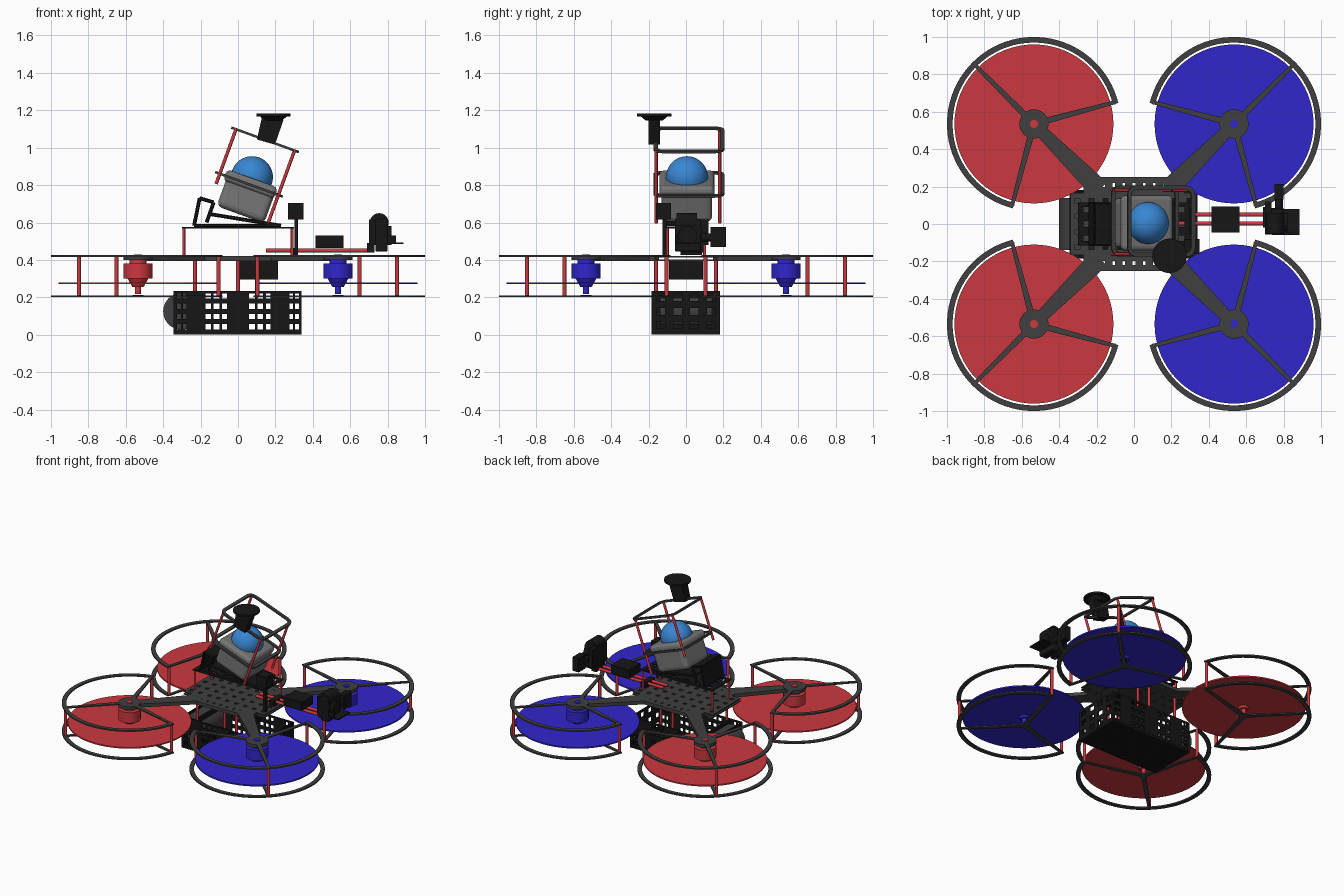
import bpy, bmesh, math
from mathutils import Matrix, Vector

if "Cube" in bpy.data.objects:
    bpy.data.objects.remove(bpy.data.objects["Cube"])

def mat(name, c):
    m = bpy.data.materials.new(name)
    m.diffuse_color = (*c, 1)
    m.use_nodes = True
    m.node_tree.nodes["Principled BSDF"].inputs["Base Color"].default_value = m.diffuse_color
    return m

RED, BLUE = mat("red", (0.6, 0.04, 0.05)), mat("blue", (0.03, 0.02, 0.6))
BLACK, DARK = mat("black", (0.008, 0.008, 0.008)), mat("dark", (0.05, 0.05, 0.05))
GREY, DOME = mat("grey", (0.18, 0.18, 0.18)), mat("dome_blue", (0.04, 0.24, 0.65))
I = Matrix.Identity(4)

def finish(name, bm, m, M=I, bevel=0, smooth=False):
    bmesh.ops.recalc_face_normals(bm, faces=bm.faces)
    bm.transform(M)
    me = bpy.data.meshes.new(name)
    bm.to_mesh(me)
    bm.free()
    ob = bpy.data.objects.new(name, me)
    bpy.context.collection.objects.link(ob)
    me.materials.append(m)
    if bevel:
        b = ob.modifiers.new("bevel", 'BEVEL')
        b.width, b.segments = bevel, 3
    if smooth:
        bpy.context.view_layer.objects.active = ob
        bpy.ops.object.select_all(action='DESELECT')
        ob.select_set(True)
        bpy.ops.object.shade_smooth_by_angle(angle=math.radians(35))
    return ob

def box(name, lo, hi, m, M=I, bevel=0):
    bm = bmesh.new()
    lo, hi = Vector(lo), Vector(hi)
    bmesh.ops.create_cube(bm, size=1, matrix=Matrix.Translation((lo + hi) / 2) @ Matrix.Diagonal((*(hi - lo), 1)))
    return finish(name, bm, m, M, bevel)

def rod(name, a, b, r, m, M=I, n=12, r2=None):
    a, b = Vector(a), Vector(b)
    d = b - a
    bm = bmesh.new()
    bmesh.ops.create_cone(bm, cap_ends=True, segments=n, radius1=r, radius2=r if r2 is None else r2, depth=d.length,
                          matrix=Matrix.Translation((a + b) / 2) @ d.to_track_quat('Z', 'Y').to_matrix().to_4x4())
    return finish(name, bm, m, M, smooth=n > 6)

def extrude(bm, h):
    r = bmesh.ops.extrude_face_region(bm, geom=bm.faces[:])
    bmesh.ops.translate(bm, vec=(0, 0, h), verts=[v for v in r['geom'] if isinstance(v, bmesh.types.BMVert)])

def prism(name, pts, z, h, m, M=I):
    bm = bmesh.new()
    bm.faces.new([bm.verts.new((x, y, z)) for x, y in pts])
    extrude(bm, h)
    return finish(name, bm, m, M)

def band(name, outer, inner, closed, z, h, m, M=I):
    bm = bmesh.new()
    o, i = ([bm.verts.new((x, y, z)) for x, y in p] for p in (outer, inner))
    n = len(o)
    for k in range(n if closed else n - 1):
        j = (k + 1) % n
        bm.faces.new((o[k], o[j], i[j], i[k]))
    extrude(bm, h)
    return finish(name, bm, m, M, smooth=True)

def panel(name, us, vs, h, m, M=I):
    """Perforated sheet: every cell with odd column and odd row is a hole."""
    bm = bmesh.new()
    g = [[bm.verts.new((u, v, 0)) for v in vs] for u in us]
    for i in range(len(us) - 1):
        for j in range(len(vs) - 1):
            if not (i % 2 and j % 2):
                bm.faces.new((g[i][j], g[i + 1][j], g[i + 1][j + 1], g[i][j + 1]))
    extrude(bm, h)
    return finish(name, bm, m, M)

def holes(a, b, n, frac):
    s = (b - a) / n
    out = [a]
    for k in range(n):
        out += [a + s * (k + .5 - frac / 2), a + s * (k + .5 + frac / 2)]
    return out + [b]

def arc(r, a0, a1, n, c=(0, 0)):
    return [(c[0] + r * math.cos(math.radians(a0 + (a1 - a0) * k / n)),
             c[1] + r * math.sin(math.radians(a0 + (a1 - a0) * k / n))) for k in range(n + 1)]

def round_rect(w, d, r):
    out = []
    for k, (sx, sy) in enumerate(((1, 1), (-1, 1), (-1, -1), (1, -1))):
        out += arc(r, 90 * k, 90 * k + 90, 5, (sx * (w - r), sy * (d - r)))
    return out

# Four rotor units with guards, spokes, posts, motor and arm
for q in range(4):
    R = Matrix.Rotation(math.pi / 2 * q, 4, 'Z')
    T = R @ Matrix.Translation((.535, .535, 0))
    col = RED if q in (1, 2) else BLUE
    for tag, z in (("upper", .416), ("lower", .201)):
        band(f"{tag}_guard_{q}", arc(.465, -76, 166, 56), arc(.435, -76, 166, 56), False, z, .01, DARK, T)
        for a in (45, 165, 285):
            S = T @ Matrix.Rotation(math.radians(a), 4, 'Z')
            prism(f"{tag}_spoke_{q}", [(0, -.018), (.445, -.01), (.445, .01), (0, .018)], z, .009, DARK, S)
            if z < .3:
                rod(f"guard_post_{q}", (.447, 0, .205), (.447, 0, .42), .011, RED, S)
    rod(f"rotor_disc_{q}", (0, 0, .27), (0, 0, .28), .425, col, T, 64)
    rod(f"motor_base_{q}", (0, 0, .38), (0, 0, .405), .045, col, T, 32)
    rod(f"motor_can_{q}", (0, 0, .3), (0, 0, .38), .077, col, T, 32)
    rod(f"motor_bottom_{q}", (0, 0, .255), (0, 0, .3), .03, col, T, 24, .055)
    rod(f"motor_shaft_{q}", (0, 0, .218), (0, 0, .27), .016, col, T, 16)
    rod(f"motor_mount_{q}", (0, 0, .4), (0, 0, .425), .078, DARK, T, 32)
    rod(f"mount_screw_{q}", (0, 0, .42), (0, 0, .43), .022, col, T, 16)
    rod(f"lower_hub_{q}", (0, 0, .201), (0, 0, .212), .03, DARK, T, 24)
    prism(f"arm_{q}", [(.26, -.055), (.757, -.03), (.757, .03), (.26, .055)], .395, .026, DARK,
          R @ Matrix.Rotation(math.pi / 4, 4, 'Z'))

# Centre deck: perforated plate plus side wings
for z, tag in ((.413, "upper"), (.394, "lower")):
    panel(f"{tag}_deck", holes(-.34, .335, 9, .35), holes(-.165, .165, 4, .3), .008, DARK, Matrix.Translation((0, 0, z)))
for s in (1, -1):
    panel("deck_wing", holes(-.19, .19, 7, .25), holes(.165, .25, 1, .25), .026, DARK,
          Matrix.Diagonal((1, s, 1, 1)) @ Matrix.Translation((0, 0, .395)))
    for e in (1, -1):
        prism("wing_corner", [(e * .19, s * .165), (e * .27, s * .165), (e * .27, s * .2), (e * .235, s * .24), (e * .19, s * .25)],
              .395, .026, DARK)
box("under_deck_box", (.01, -.09, .295), (.215, .09, .4), BLACK)

# Payload cage hung below the deck
rows = holes(.015, .235, 4, .5)
us = [-.345, -.325, -.305, -.295, -.275]
for c in (-.11, .125):
    us += [c + d for d in (-.065, -.035, -.02, .01, .025, .05)]
us = us + [.275, .295, .305, .325, .34]
if len(us) % 2:
    us = us[:-1] + [.333, .34]
UP = Matrix.Rotation(math.pi / 2, 4, 'X')
for y in (-.177, .183):
    panel("cage_side", us, rows, .008, BLACK, Matrix.Translation((0, y, 0)) @ UP)
for x in (-.345, .332):
    panel("cage_end", holes(-.18, .18, 4, .5), holes(.015, .235, 3, .5), .008, BLACK,
          Matrix.Translation((x, 0, 0)) @ Matrix.Rotation(math.pi / 2, 4, 'Z') @ UP)
panel("cage_floor", holes(-.345, .34, 12, .3), holes(-.185, .183, 6, .35), .014, BLACK)
rod("front_roller", (-.302, -.14, .125), (-.302, .14, .125), .098, DARK, n=40)
box("cage_divider", (-.25, -.17, .014), (-.235, .17, .23), BLACK)
for x in (-.23, 0, .1):
    for y in (-.16, .16):
        rod("cage_post", (x, y, .2), (x, y, .42), .01, RED)

# Raised platform on red posts
for x in (-.29, .29):
    for y in (-.1, .1):
        rod("platform_post", (x, y, .42), (x, y, .572), .008, RED)
panel("platform", holes(-.3, .3, 6, .4), holes(-.115, .115, 3, .4), .008, BLACK, Matrix.Translation((0, 0, .568)))

# Wedge bracket that tilts the sensor
for y in (-.11, .11):
    path = [(.23, .583), (-.235, .583), (-.205, .73), (-.13, .708), (-.168, .6)]
    for a, b in list(zip(path, path[1:])) + [((-.15, .645), (.23, .583))]:
        rod("wedge_bar", (a[0], y, a[1]), (b[0], y, b[1]), .01, BLACK, n=6)
for a, b in (((-.238, .583), (-.208, .73)), ((-.208, .73), (-.13, .708)), ((-.15, .645), (.23, .583))):
    L = math.hypot(b[0] - a[0], b[1] - a[1])
    W = Matrix.Translation((a[0], 0, a[1])) @ Matrix.Rotation(-math.atan2(b[1] - a[1], b[0] - a[0]), 4, 'Y')
    box("wedge_plate", (0, -.115, -.005), (L, .115, .005), BLACK, W)

# Tilted sensor with dome and protective rings
S = Matrix.Translation((.05, .005, .745)) @ Matrix.Rotation(math.radians(20), 4, 'Y')
box("sensor_body", (-.135, -.135, -.11), (.135, .135, .07), GREY, S, .03)
box("sensor_rim", (-.15, -.148, .03), (.14, .148, .095), GREY, S, .025)
bm = bmesh.new()
bmesh.ops.create_uvsphere(bm, u_segments=40, v_segments=24, radius=.112, matrix=Matrix.Translation((-.01, 0, .1)))
finish("sensor_dome", bm, DOME, S, smooth=True)
for tag, u in (("lower", .052), ("upper", .305)):
    band(f"{tag}_ring", round_rect(.192, .19, .05), round_rect(.17, .168, .03), True, u, .013, DARK,
         S @ Matrix.Translation((-.012, .01, 0)))
for r in (-.178, .155):
    for y in (-.165, .175):
        rod("ring_rod", (r, y, -.1 if r > 0 else .0), (r, y, .315), .009, RED, S)

# Mast with disc antenna
prism("antenna_mast", [(-.05, -.13), (.05, -.13), (.058, .01), (-.058, .01)], -.03, .06, BLACK,
      Matrix.Translation((.185, -.17, 1.155)) @ Matrix.Rotation(math.radians(16), 4, 'Y') @ UP)
rod("antenna_disc", (.19, -.17, 1.168), (.19, -.17, 1.182), .092, BLACK, n=40)
rod("antenna_collar", (.19, -.17, 1.145), (.19, -.17, 1.17), .045, BLACK, n=24, r2=.075)

# Receiver on a thin post
box("receiver_post", (.302, -.125, .42), (.32, -.105, .62), BLACK)
box("receiver_box", (.268, -.16, .615), (.35, -.08, .705), BLACK)

# Boom with electronics box and gimballed camera
for y in (.003, .05):
    rod("boom_rod", (.15, y, .45), (.72, y, .45), .011, RED)
box("boom_clamp", (.28, -.03, .425), (.32, .085, .465), BLACK)
box("boom_box", (.415, -.045, .465), (.565, .093, .53), BLACK)
box("gimbal_base", (.69, -.02, .44), (.73, .09, .49), BLACK)
box("gimbal_yoke", (.7, -.055, .48), (.735, .12, .615), BLACK)
rod("gimbal_motor", (.7, .03, .56), (.8, .03, .56), .055, BLACK, n=24)
box("camera_body", (.735, -.06, .445), (.8, .08, .62), BLACK, bevel=.008)
rod("camera_head", (.755, -.05, .6), (.755, .06, .6), .05, BLACK, n=24)
rod("camera_lens", (.8, .01, .53), (.82, .01, .53), .05, BLACK, n=24)
box("camera_visor", (.79, -.06, .485), (.885, .08, .494), BLACK)
box("visor_strut", (.795, -.055, .49), (.845, -.045, .53), BLACK)
box("side_motor", (.75, .13, .47), (.8, .215, .575), BLACK)
rod("side_axle", (.775, .07, .52), (.775, .14, .52), .022, BLACK)
